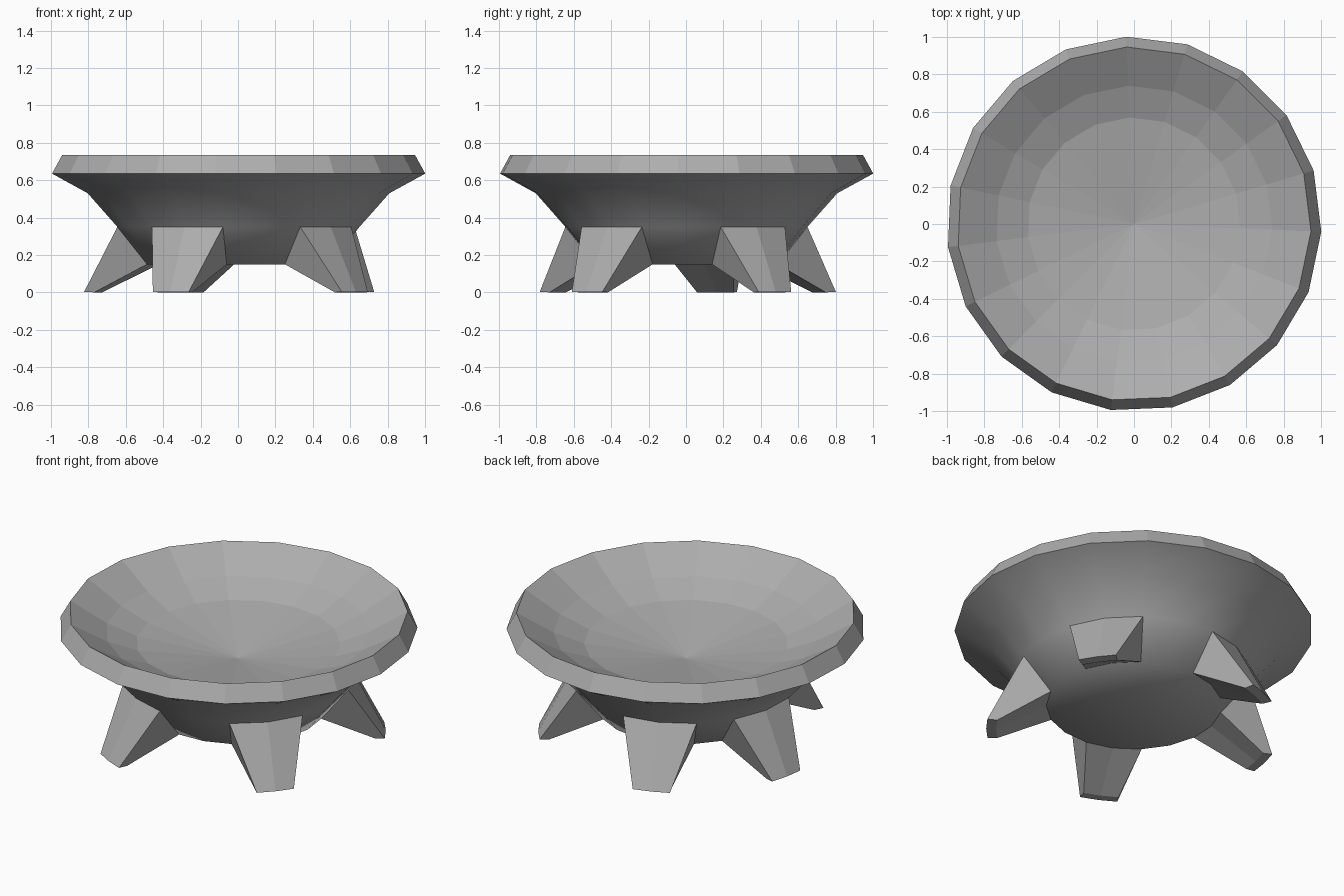
import bpy, bmesh, math

if "Cube" in bpy.data.objects:
    bpy.data.objects.remove(bpy.data.objects["Cube"])

SIDES = 19
STEP = 2 * math.pi / SIDES
START = math.radians(-2.37)
LEG_SPOKES = (2, 6, 9, 13, 17)      # legs sit on whole bowl facets, so spacing is uneven

stone = bpy.data.materials.new("dark_stone")
stone.diffuse_color = (0.42, 0.42, 0.42, 1)
stone.use_nodes = True
stone.node_tree.nodes["Principled BSDF"].inputs["Base Color"].default_value = stone.diffuse_color


def polar(r, a, z):
    return (r * math.cos(a), r * math.sin(a), z)


def add_object(name, bm):
    mesh = bpy.data.meshes.new(name)
    bm.to_mesh(mesh)
    bm.free()
    mesh.materials.append(stone)
    obj = bpy.data.objects.new(name, mesh)
    bpy.context.collection.objects.link(obj)
    return obj


# Bowl: lathe profile from the underside, over the rim, to the inner floor
UNDER_BANDS = 3
profile = [(0.49, 0.15), (0.65, 0.35), (0.81, 0.53), (1.002, 0.635),
           (0.947, 0.735), (0.74, 0.613), (0.57, 0.545)]
bm = bmesh.new()
rings = [[bm.verts.new(polar(r, START + i * STEP, z)) for i in range(SIDES)]
         for r, z in profile]
base = bm.verts.new((0, 0, 0.18))
floor = bm.verts.new((0, 0, 0.45))
for i in range(SIDES):
    j = (i + 1) % SIDES
    bm.faces.new((rings[0][j], rings[0][i], base)).smooth = True
    bm.faces.new((rings[-1][i], rings[-1][j], floor))
    for k in range(len(rings) - 1):
        a, b = rings[k], rings[k + 1]
        # smooth underside, faceted rim and interior
        bm.faces.new((a[i], a[j], b[j], b[i])).smooth = k < UNDER_BANDS
add_object("bowl", bm)


# Legs: two bowl facets drawn out and tapered to a small foot, open where they join
def make_leg(name, spoke):
    mid = START + spoke * STEP
    bm = bmesh.new()

    def row(r, z, half):
        return [bm.verts.new(polar(r, mid + s * half, z)) for s in (-1, 0, 1)]

    loops = [row(0.65, 0.35, STEP), row(0.825, 0.003, 0.13),
             row(0.77, 0.0, 0.13), row(0.49, 0.15, STEP)]
    for a, b in zip(loops, loops[1:]):
        for i in range(2):
            bm.faces.new((a[i + 1], a[i], b[i], b[i + 1]))
    bm.faces.new([l[0] for l in loops][::-1])
    bm.faces.new([l[2] for l in loops])
    add_object(name, bm)


for n, spoke in enumerate(LEG_SPOKES, 1):
    make_leg(f"leg_{n}", spoke)
